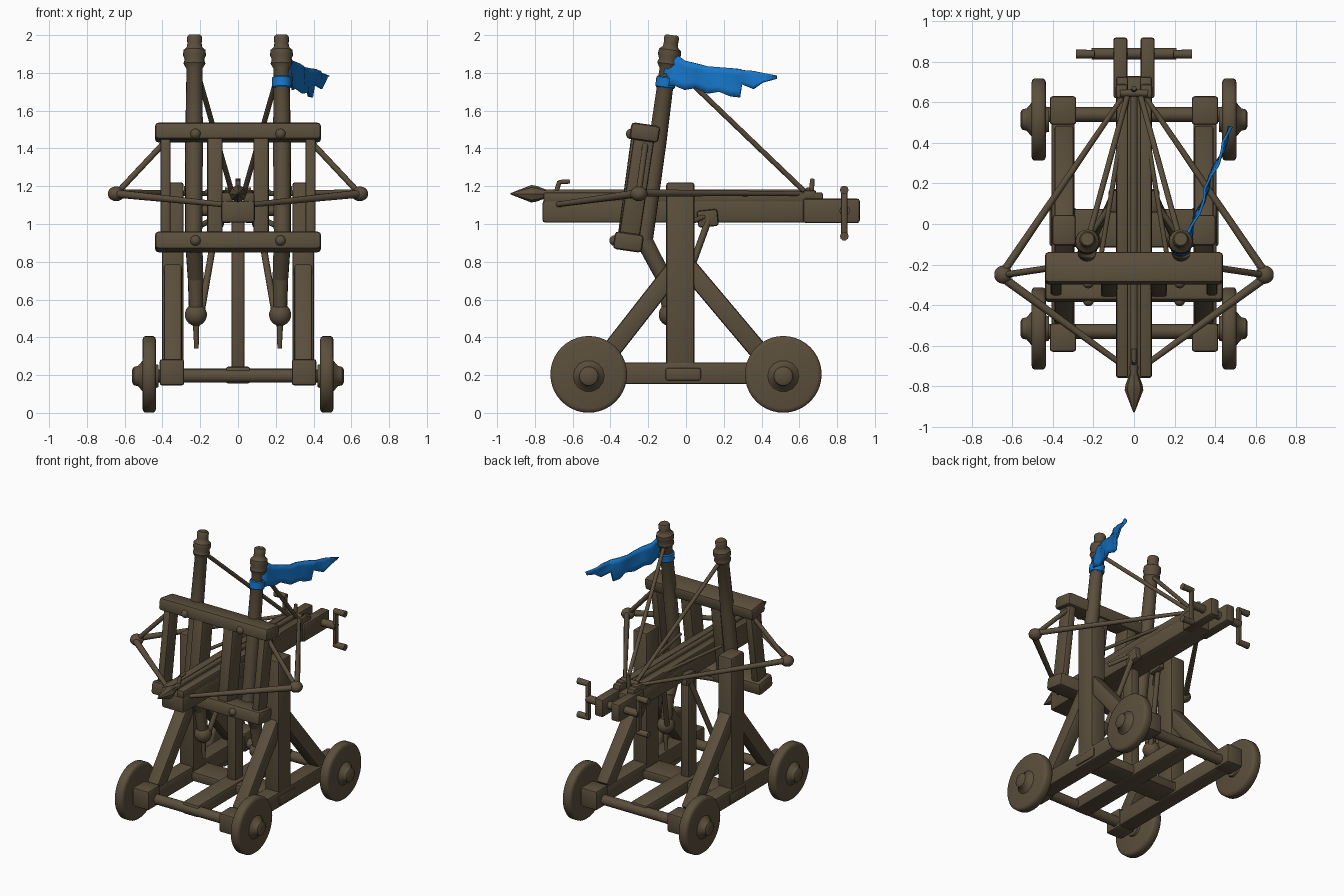
import bpy, bmesh, math
from mathutils import Vector, Matrix

def material(name, rgb):
    m = bpy.data.materials.new(name)
    m.diffuse_color = (*rgb, 1)
    return m

WOOD = material("dark wood", (0.105, 0.078, 0.045))
BLUE = material("blue cloth", (0.008, 0.18, 0.58))

def finish(name, bm, mat=WOOD, smooth=True):
    bmesh.ops.recalc_face_normals(bm, faces=bm.faces)
    me = bpy.data.meshes.new(name)
    bm.to_mesh(me)
    bm.free()
    me.materials.append(mat)
    ob = bpy.data.objects.new(name, me)
    bpy.context.collection.objects.link(ob)
    if smooth:
        me.shade_smooth()
        me.set_sharp_from_angle(angle=math.radians(40))
    return ob

def box(name, c, size, rx=0.0, bevel=0.014):
    bm = bmesh.new()
    bmesh.ops.create_cube(bm, size=1)
    bmesh.ops.scale(bm, vec=size, verts=bm.verts)
    b = min(bevel, min(size) * 0.3)
    bmesh.ops.bevel(bm, geom=bm.edges[:], offset=b, segments=2, affect='EDGES', profile=0.5)
    bmesh.ops.transform(bm, matrix=Matrix.Translation(c) @ Matrix.Rotation(rx, 4, 'X'), verts=bm.verts)
    return finish(name, bm)

def lathe(name, p, q, profile, n=16):
    # profile: (distance along p->q as fraction, radius)
    p, q = Vector(p), Vector(q)
    rot = (q - p).to_track_quat('Z', 'Y').to_matrix()
    bm = bmesh.new()
    rings = []
    for t, r in profile:
        c = p.lerp(q, t)
        rings.append([bm.verts.new(c + rot @ Vector((r * math.cos(2 * math.pi * i / n),
                      r * math.sin(2 * math.pi * i / n), 0))) for i in range(n)])
    for a, b in zip(rings, rings[1:]):
        for i in range(n):
            j = (i + 1) % n
            bm.faces.new((a[i], a[j], b[j], b[i]))
    bm.faces.new(rings[0])
    bm.faces.new(rings[-1])
    return finish(name, bm)

def rod(name, p, q, r, r2=None, n=10):
    return lathe(name, p, q, [(0, r), (1, r if r2 is None else r2)], n)

def ball(name, c, r, sz=1.0):
    bm = bmesh.new()
    bmesh.ops.create_uvsphere(bm, u_segments=14, v_segments=9, radius=r)
    bmesh.ops.transform(bm, matrix=Matrix.Translation(c) @ Matrix.Diagonal((1, 1, sz, 1)), verts=bm.verts)
    return finish(name, bm)

def beam(name, x, a, b, w, d, bevel=0.014):
    # square timber between two (y, z) points
    dy, dz = b[0] - a[0], b[1] - a[1]
    return box(name, (x, (a[0] + b[0]) / 2, (a[1] + b[1]) / 2), (w, d, math.hypot(dy, dz)),
               -math.atan2(dy, dz), bevel)

# Undercarriage
for y in (-0.53, 0.54):
    rod("axle", (-0.5, y, 0.195), (0.5, y, 0.195), 0.036, n=14)
box("center_beam", (0, 0, 0.2), (0.13, 1.1, 0.09))
box("middle_crossbeam", (0, -0.02, 0.2), (0.6, 0.19, 0.07))
box("center_post", (0, -0.03, 0.62), (0.07, 0.1, 0.8))
for s in (-1, 1):
    box("side_beam", (s * 0.35, 0, 0.21), (0.115, 1.24, 0.115))
    for y in (-0.56, 0.56):
        box("beam_end", (s * 0.35, y, 0.215), (0.13, 0.14, 0.14))
    box("side_post", (s * 0.345, -0.03, 0.69), (0.115, 0.15, 1.06))
    box("post_foot", (s * 0.35, -0.015, 0.205), (0.135, 0.19, 0.07))
    beam("front_brace", s * 0.345, (-0.46, 0.25), (-0.03, 0.8), 0.095, 0.1)
    beam("rear_brace", s * 0.345, (0.45, 0.25), (-0.03, 0.82), 0.095, 0.1)
    for y in (-0.515, 0.515):
        lathe("wheel", (s * 0.434, y, 0.204), (s * 0.506, y, 0.204),
              [(0, 0.18), (0.06, 0.195), (0.2, 0.203), (0.8, 0.203), (0.94, 0.195), (1, 0.18)], 40)
        lathe("wheel_hub", (s * 0.42, y, 0.195), (s * 0.56, y, 0.195),
              [(0, 0.06), (0.6, 0.085), (0.78, 0.055), (0.94, 0.05), (1, 0.035)], 14)

# Leaning bow frame
LEAN = -math.atan2(0.085, 0.58)
box("frame_top", (0, -0.218, 1.484), (0.88, 0.155, 0.09), LEAN, 0.02)
box("frame_bottom", (0, -0.305, 0.905), (0.88, 0.155, 0.095), LEAN, 0.02)
for s in (-1, 1):
    beam("outer_upright", s * 0.384, (-0.305, 0.9), (-0.218, 1.48), 0.055, 0.11)
    beam("inner_upright", s * 0.122, (-0.305, 0.87), (-0.218, 1.51), 0.082, 0.13)
    for y, z in ((-0.29, 1.477), (-0.378, 0.912)):
        ball("peg", (s * 0.225, y, z), 0.028)

    # Tall poles with knotted tops
    lathe("tall_pole", (s * 0.235, -0.225, 0.88), (s * 0.23, -0.074, 2.0),
          [(0, 0.045), (0.5, 0.047), (0.84, 0.042), (0.865, 0.058), (0.885, 0.052), (0.905, 0.061),
           (0.93, 0.058), (0.945, 0.04), (0.96, 0.038), (0.99, 0.04), (1, 0.032)], 16)
    # Hanging counter arms and bulbs
    rod("hanging_arm_upper", (s * 0.235, -0.225, 0.92), (s * 0.225, -0.12, 0.72), 0.046, 0.042, 14)
    rod("hanging_arm_lower", (s * 0.225, -0.12, 0.74), (s * 0.223, -0.085, 0.52), 0.042, 0.036, 14)
    ball("hanging_bulb", (s * 0.223, -0.085, 0.52), 0.06)
    rod("bulb_spike", (s * 0.222, -0.085, 0.48), (s * 0.22, -0.08, 0.34), 0.018, 0.012)
    rod("bulb_rod", (s * 0.2, -0.07, 0.5), (s * 0.105, 0.13, 1.05), 0.018)
    box("rod_block", (s * 0.1, 0.115, 1.03), (0.05, 0.11, 0.09), 0.1)
    rod("pole_stay", (s * 0.2, -0.03, 0.99), (s * 0.11, 0.1, 1.04), 0.014)

    # Bow tips, strings and ropes
    tip = (s * 0.645, -0.25, 1.16)
    ball("bow_tip", tip, 0.046, 0.85)
    rod("bow_upper_arm", (s * 0.4, -0.215, 1.42), (s * 0.635, -0.25, 1.17), 0.016)
    rod("bow_front_arm", (s * 0.64, -0.27, 1.16), (s * 0.05, -0.7, 1.1), 0.022, 0.014)
    rod("bow_string", (s * 0.64, -0.23, 1.165), (s * 0.04, 0.65, 1.16), 0.02, 0.012)
    rod("pole_rope", (s * 0.225, -0.07, 1.84), (s * 0.03, 0.64, 1.16), 0.014)
    rod("inner_rope", (s * 0.165, -0.17, 1.17), (s * 0.03, 0.64, 1.15), 0.012)

# Stock with grooved rails and forked back
box("stock", (0, -0.015, 1.065), (0.178, 1.49, 0.115))
for s in (-1, 1):
    box("stock_rail", (s * 0.058, -0.015, 1.14), (0.058, 1.48, 0.055), 0, 0.01)
    box("stock_fork", (s * 0.067, 0.77, 1.07), (0.07, 0.3, 0.13))
    box("rail_stop", (s * 0.06, 0.655, 1.155), (0.06, 0.07, 0.05))
    # Double-handled crank
    rod("crank_shaft", (0, 0.84, 1.07), (s * 0.21, 0.84, 1.07), 0.028)
    box("crank_bar", (s * 0.205, 0.838, 1.06), (0.025, 0.035, 0.27), 0, 0.008)
    for z in (0.935, 1.18):
        rod("crank_handle", (s * 0.195, 0.838, z), (s * 0.285, 0.838, z), 0.02, 0.023)
rod("trigger", (0, 0.66, 1.14), (0, 0.67, 1.24), 0.016, 0.012)
rod("trigger_bar", (-0.07, 0.645, 1.175), (0.07, 0.645, 1.175), 0.018)

# Bolt and sight hook
rod("bolt_shaft", (0, -0.77, 1.165), (0, 0.65, 1.165), 0.018)
lathe("bolt_head", (0, -0.93, 1.16), (0, -0.7, 1.16),
      [(0, 0.003), (0.48, 0.046), (0.6, 0.042), (0.85, 0.02), (1, 0.022)], 8)
rod("sight_post", (0, -0.69, 1.16), (0, -0.67, 1.225), 0.013)
rod("sight_hook", (0, -0.675, 1.222), (0, -0.615, 1.225), 0.012)

# Blue torn banner: (distance, top z, bottom z) columns along a waving path
cols = [(0, 1.885, 1.725), (0.1, 1.89, 1.735), (0.2, 1.865, 1.71), (0.3, 1.85, 1.72), (0.4, 1.835, 1.69),
        (0.5, 1.83, 1.70), (0.6, 1.825, 1.675), (0.68, 1.82, 1.67), (0.70, 1.815, 1.74),
        (0.8, 1.81, 1.715), (0.88, 1.80, 1.75), (1, 1.785, 1.77)]
bm = bmesh.new()
grid = []
for t, zt, zb in cols:
    col = []
    for k in range(5):
        z = zb + (zt - zb) * k / 4
        x = 0.255 + 0.225 * t ** 1.1 + 0.012 * math.sin(t * 17 + k * 0.5)
        y = -0.13 + 0.61 * t + (0.03 * k / 4 if t < 0.15 else 0)
        col.append(bm.verts.new((x, y, z)))
    grid.append(col)
for a, b in zip(grid, grid[1:]):
    for k in range(4):
        bm.faces.new((a[k], b[k], b[k + 1], a[k + 1]))
banner = finish("banner", bm, BLUE)
m = banner.modifiers.new("thickness", 'SOLIDIFY')
m.thickness = 0.012
m.offset = 0
ob = lathe("banner_wrap", (0.231, -0.112, 1.72), (0.231, -0.104, 1.78),
           [(0, 0.046), (0.1, 0.052), (0.9, 0.052), (1, 0.046)], 16)
ob.data.materials[0] = BLUE
